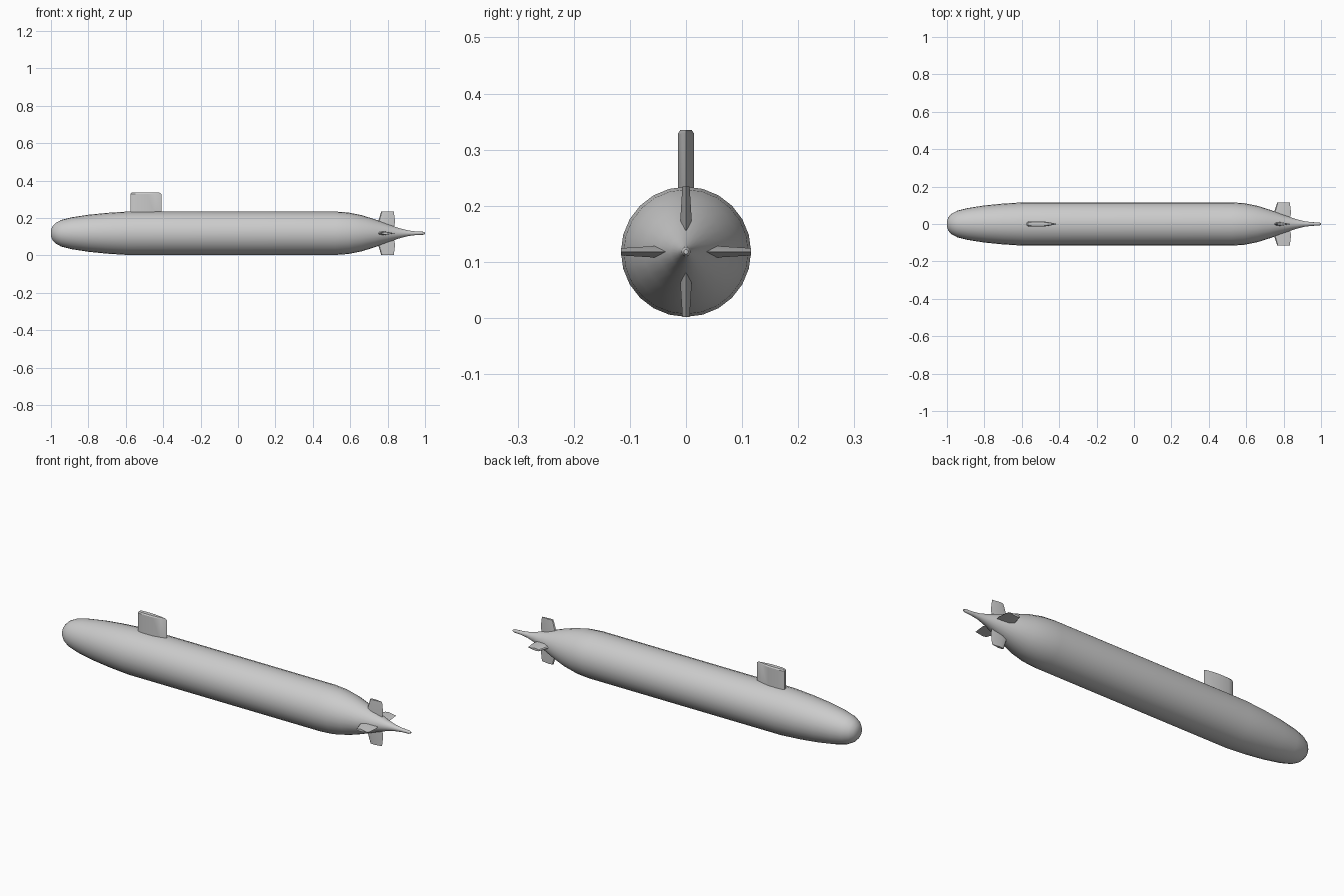
import bpy, bmesh
from math import cos, sin, pi, radians
from mathutils import Matrix

if "Cube" in bpy.data.objects:
    bpy.data.objects.remove(bpy.data.objects["Cube"])

AXIS_Z = 0.118
SIDES = 24

grey = bpy.data.materials.new("hull_grey")
grey.use_nodes = True
colour = (0.6, 0.6, 0.6, 1)
grey.diffuse_color = colour
grey.node_tree.nodes["Principled BSDF"].inputs["Base Color"].default_value = colour


def loft(name, rings, angle=30):
    """Skin closed rings of points, cap both ends, lift onto the hull axis."""
    bm = bmesh.new()
    loops = [[bm.verts.new(p) for p in ring] for ring in rings]
    for a, b in zip(loops, loops[1:]):
        for i in range(len(a)):
            j = (i + 1) % len(a)
            bm.faces.new((a[i], a[j], b[j], b[i]))
    bm.faces.new(loops[0])
    bm.faces.new(loops[-1])
    bmesh.ops.recalc_face_normals(bm, faces=bm.faces)
    mesh = bpy.data.meshes.new(name)
    bm.to_mesh(mesh)
    bm.free()
    mesh.materials.append(grey)
    obj = bpy.data.objects.new(name, mesh)
    bpy.context.collection.objects.link(obj)
    obj.location.z = AXIS_Z
    bpy.ops.object.select_all(action="DESELECT")
    obj.select_set(True)
    bpy.context.view_layer.objects.active = obj
    bpy.ops.object.shade_smooth_by_angle(angle=radians(angle))
    return obj


def foil(name, shape, sections, turn=0):
    """Blade standing out from the axis; sections: height, lead x, trail x, thickness."""
    outline = shape + [(u, -w) for u, w in reversed(shape) if w > 0]
    spin = Matrix.Rotation(turn, 4, "X")
    rings = []
    for height, lead, trail, thick in sections:
        ring = [(lead + u * (trail - lead), w * thick / 2, height) for u, w in outline]
        rings.append([spin @ Matrix.Translation(p).to_translation() for p in ring])
    return loft(name, rings, 25)


# Hull: lengthwise profile of x and radius, turned round the long axis
profile = [(-1, 0.016), (-0.992, 0.037), (-0.975, 0.055), (-0.945, 0.071),
           (-0.89, 0.085), (-0.8, 0.099), (-0.7, 0.109), (-0.59, 0.116),
           (0.52, 0.116), (0.59, 0.111), (0.66, 0.097), (0.73, 0.075),
           (0.8, 0.049), (0.86, 0.028), (0.91, 0.015), (0.95, 0.01),
           (0.99, 0.008), (1, 0.004)]
loft("hull", [[(x, r * cos(2 * pi * i / SIDES), r * sin(2 * pi * i / SIDES))
               for i in range(SIDES)] for x, r in profile])

# Sail: blunt nose, parallel sides, tapered tail, slightly domed top
sail_shape = [(0, 0.45), (0.06, 0.85), (0.18, 1), (0.55, 1), (0.8, 0.5), (1, 0)]
foil("sail", sail_shape, [(0.09, -0.575, -0.41, 0.029),
                          (0.211, -0.575, -0.41, 0.028),
                          (0.217, -0.568, -0.42, 0.02)])

# Four tail fins in a cross
fin_shape = [(0, 0), (0.06, 0.6), (0.35, 1), (1, 0)]
fin_sections = [(0.015, 0.735, 0.83, 0.022), (0.06, 0.748, 0.84, 0.02),
                (0.116, 0.766, 0.833, 0.013)]
for k, side in enumerate(("top", "right", "bottom", "left")):
    foil(side + "_tail_fin", fin_shape, fin_sections, k * pi / 2)
